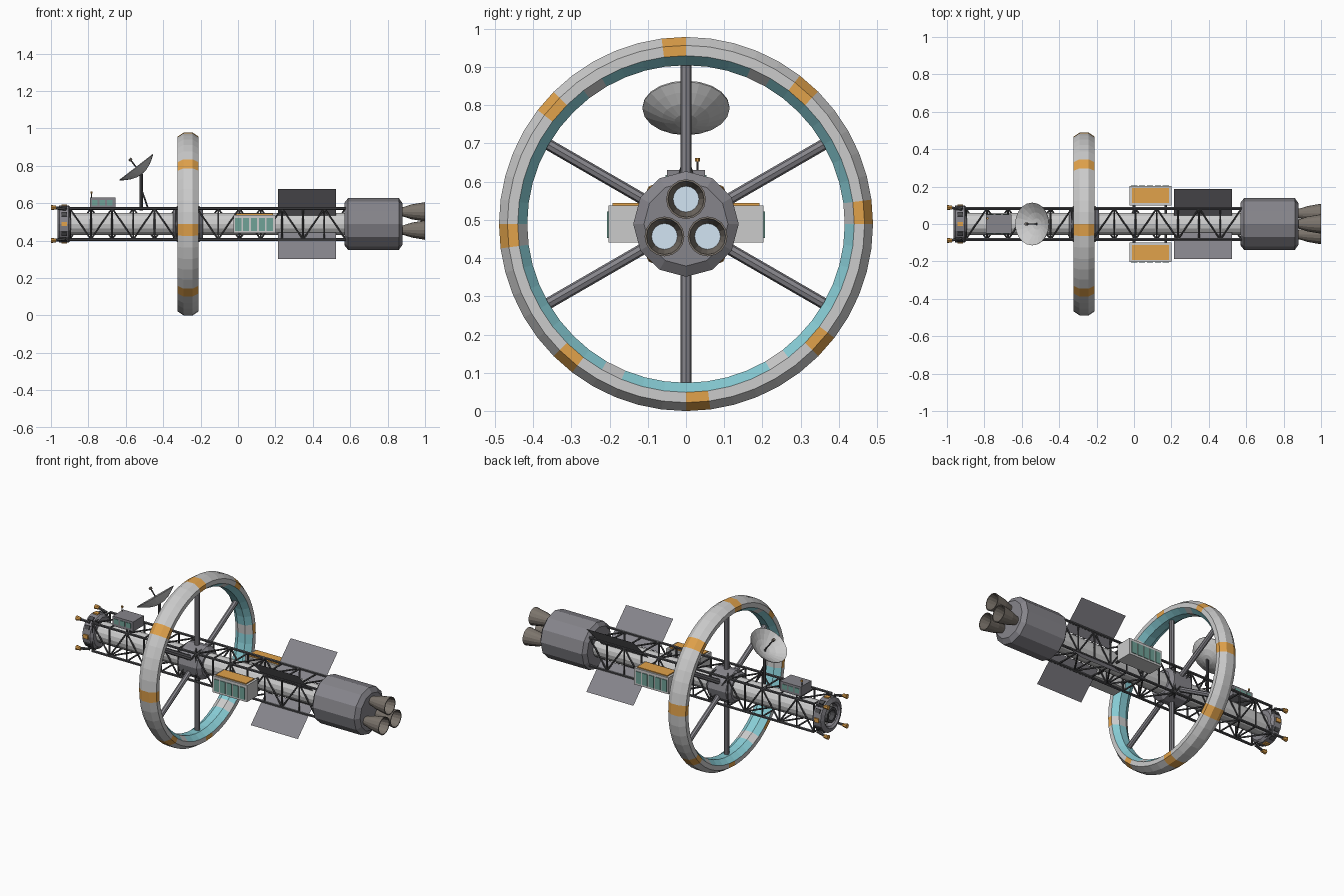
import bpy, bmesh
from math import pi, sin, cos
from mathutils import Vector, Matrix

if "Cube" in bpy.data.objects:
    bpy.data.objects.remove(bpy.data.objects["Cube"])

C = 0.489  # height of the ship's long axis
X = Vector((1, 0, 0))


def mat(name, r, g, b):
    m = bpy.data.materials.new(name)
    m.diffuse_color = (r, g, b, 1)
    m.use_nodes = True
    m.node_tree.nodes["Principled BSDF"].inputs["Base Color"].default_value = m.diffuse_color
    return m


HULL = mat("hull_grey", .55, .55, .56)
STEEL = mat("steel", .24, .235, .26)
DARK = mat("dark_metal", .07, .07, .075)
ORANGE = mat("orange", .75, .36, .07)
TEAL = mat("teal", .25, .62, .68)
GLASS = mat("green_glass", .16, .36, .31)
BELL = mat("nozzle_brown", .2, .175, .15)
GLOW = mat("nozzle_glow", .65, .78, .9)


def finish(name, bm, mats):
    me = bpy.data.meshes.new(name)
    bm.to_mesh(me)
    bm.free()
    for m in mats:
        me.materials.append(m)
    ob = bpy.data.objects.new(name, me)
    bpy.context.collection.objects.link(ob)
    return ob


def lathe(name, profile, sides, mats, origin=(0, 0, C), axis=X, pick=None):
    """Spin (along, radius) points about an axis."""
    bm = bmesh.new()
    q = X.rotation_difference(Vector(axis))
    rings = []
    for i in range(sides):
        a = 2 * pi * i / sides
        rings.append([bm.verts.new(Vector(origin) + q @ Vector((x, r * cos(a), r * sin(a))))
                      for x, r in profile])
    for i in range(sides):
        p, n = rings[i], rings[(i + 1) % sides]
        for j in range(len(profile) - 1):
            f = bm.faces.new((p[j], p[j + 1], n[j + 1], n[j]))
            f.material_index = pick(i, j) if pick else 0
    bmesh.ops.remove_doubles(bm, verts=bm.verts, dist=1e-5)
    bmesh.ops.recalc_face_normals(bm, faces=bm.faces)
    return finish(name, bm, mats)


def rods(name, segs, r, m, sides=6):
    """One mesh of straight bars between point pairs."""
    bm = bmesh.new()
    for a, b in segs:
        a, b = Vector(a), Vector(b)
        d = b - a
        M = Matrix.Translation((a + b) / 2) @ d.to_track_quat('Z', 'Y').to_matrix().to_4x4()
        bmesh.ops.create_cone(bm, cap_ends=True, segments=sides, radius1=r, radius2=r,
                              depth=d.length, matrix=M)
    return finish(name, bm, [m])


def boxes(name, spans, m):
    """One mesh of boxes, each (x0, x1, y0, y1, z0, z1)."""
    bm = bmesh.new()
    for x0, x1, y0, y1, z0, z1 in spans:
        M = Matrix.Translation(((x0 + x1) / 2, (y0 + y1) / 2, (z0 + z1) / 2)) @ \
            Matrix.Diagonal((x1 - x0, abs(y1 - y0), z1 - z0, 1))
        bmesh.ops.create_cube(bm, size=1, matrix=M)
    return finish(name, bm, [m])


# Habitat ring: orange bands outside, teal inner floor with light panels
RX = -.267
section = [(-.024, .489), (.024, .489), (.057, .467), (.057, .44),
           (.024, .415), (-.024, .415), (-.057, .44), (-.057, .467), (-.024, .489)]


def ring_mat(i, j):
    if j in (3, 4, 5):
        return 0 if i % 8 == 0 else 2
    return 1 if i % 6 == 0 else 0


lathe("habitat_ring", section, 48, [HULL, ORANGE, TEAL], (RX, 0, C), pick=ring_mat)

# Hub and six spokes
lathe("ring_hub", [(-.08, 0), (-.08, .075), (-.06, .095), (.06, .095), (.08, .075), (.08, 0)],
      12, [STEEL], (RX, 0, C))
spokes = []
for k in range(6):
    a = pi / 6 + k * pi / 3
    d = Vector((0, cos(a), sin(a)))
    o = Vector((RX, 0, C))
    spokes.append((o + d * .07, o + d * .425))
rods("ring_spokes", spokes, .015, STEEL, 8)

# Core tube and the square truss around it
lathe("core_tube", [(-.93, 0), (-.93, .06), (.58, .06), (.58, 0)], 16, [HULL])
T, X0, X1, BAYS = .083, -.9, .575, 13
corner = [(-T, C - T), (T, C - T), (T, C + T), (-T, C + T)]
rods("truss_rails", [((X0, y, z), (X1, y, z)) for y, z in corner], .008, DARK)
lattice = []
step = (X1 - X0) / BAYS
for s in range(4):
    a, b = corner[s], corner[(s + 1) % 4]
    for i in range(BAYS + 1):
        x = X0 + i * step
        lattice.append(((x, *a), (x, *b)))
        if i < BAYS:
            p, q = (a, b) if (i + s) % 2 else (b, a)
            lattice.append(((x, *p), (x + step, *q)))
rods("truss_lattice", lattice, .005, DARK, 5)

# Docking collar with small lights and port
lathe("docking_collar", [(-.955, .065), (-.965, .075), (-.955, .1), (-.905, .1), (-.892, .085),
                         (-.892, .06), (-.955, .065)], 16, [STEEL])
lathe("docking_port", [(-.93, .03), (-.96, .03), (-.96, .045), (-.93, .045)], 12, [DARK])
for k in range(12):
    a = 2 * pi * k / 12
    ob = boxes("collar_light", [(-.015, .015, -.012, .012, -.006, .006)], ORANGE if k % 3 == 0 else DARK)
    ob.location = (-.93, .099 * cos(a), C + .099 * sin(a))
    ob.rotation_euler.x = a - pi / 2
rods("thruster_arms", [((-.92, y * .95, C + (z - C) * .95), (-.985, y * 1.06, C + (z - C) * 1.06))
                       for y, z in corner], .008, DARK)
for y, z in corner:
    lathe("thruster_tip", [(-1, 0), (-1, .014), (-.972, .01), (-.972, 0)], 8, [ORANGE],
          (0, y * 1.06, C + (z - C) * 1.06))

# Control cabin on top with windows and whip antenna
boxes("control_cabin", [(-.79, -.655, -.05, .05, C + T, .63)], STEEL)
boxes("cabin_windows", [(-.78 + i * .04, -.75 + i * .04, s * .048, s * .053, .588, .617)
                        for i in range(3) for s in (-1, 1)], GLASS)
rods("cabin_antenna", [((-.783, .03, .62), (-.783, .03, .655))], .003, DARK)
rods("antenna_tip", [((-.783, .03, .652), (-.783, .03, .662))], .006, ORANGE)

# Communication dish on a braced mast
aim = Vector((-.61, 0, .79)).normalized()
rim = Vector((-.543, 0, .791))
bowl = [(-.046, 0), (-.043, .03), (-.032, .062), (-.016, .09), (0, .114)]
lathe("dish", bowl + [(x + .004, r) for x, r in reversed(bowl)], 20, [HULL], rim, aim)
rods("dish_mast", [((-.517, 0, .56), (-.517, 0, .757))], .009, DARK, 8)
rods("dish_braces", [((-.48, s * .03, .57), (-.515, 0, .67)) for s in (-1, 1)], .005, DARK)
rods("dish_feed", [(rim - aim * .045, rim + aim * .055)], .004, DARK)
rods("dish_feed_tip", [(rim + aim * .045, rim + aim * .06)], .009, BELL, 8)

# Side laboratory pods, mirrored left and right
for s, side in ((-1, "right"), (1, "left")):
    boxes(side + "_pod", [(-.025, .2, s * .1, s * .202, .44, .538)], HULL)
    boxes(side + "_pod_roof", [(-.012, .187, s * .112, s * .192, .536, .544)], ORANGE)
    boxes(side + "_pod_windows", [(-.015 + i * .042, .018 + i * .042, s * .2, s * .206, .452, .522)
                                  for i in range(5)], GLASS)
    rods(side + "_pod_struts", [((x, s * .055, z), (x, s * .11, z))
                                for x in (0, .17) for z in (.46, .515)], .008, DARK)

# Four thin diagonal radiator panels
for sy in (-1, 1):
    for sz in (-1, 1):
        bm = bmesh.new()
        bm.faces.new([bm.verts.new((x, sy * d, C + sz * d))
                      for x, d in ((.215, .045), (.525, .045), (.525, .187), (.215, .187))])
        finish("radiator_panel", bm, [STEEL])

# Engine block
lathe("engine_block", [(.57, 0), (.57, .115), (.588, .138), (.86, .138), (.88, .11), (.88, 0)],
      12, [STEEL])

# Three nozzles with glowing throats
for k in range(3):
    a = pi / 2 + k * 2 * pi / 3
    o = (0, .065 * cos(a), C + .065 * sin(a))
    lathe("engine_nozzle", [(.86, .022), (.885, .026), (.93, .04), (1, .052), (1, .047),
                            (.93, .035), (.9, .028)], 16, [BELL], o)
    lathe("nozzle_glow", [(.925, 0), (.925, .034)], 16, [GLOW], o)
